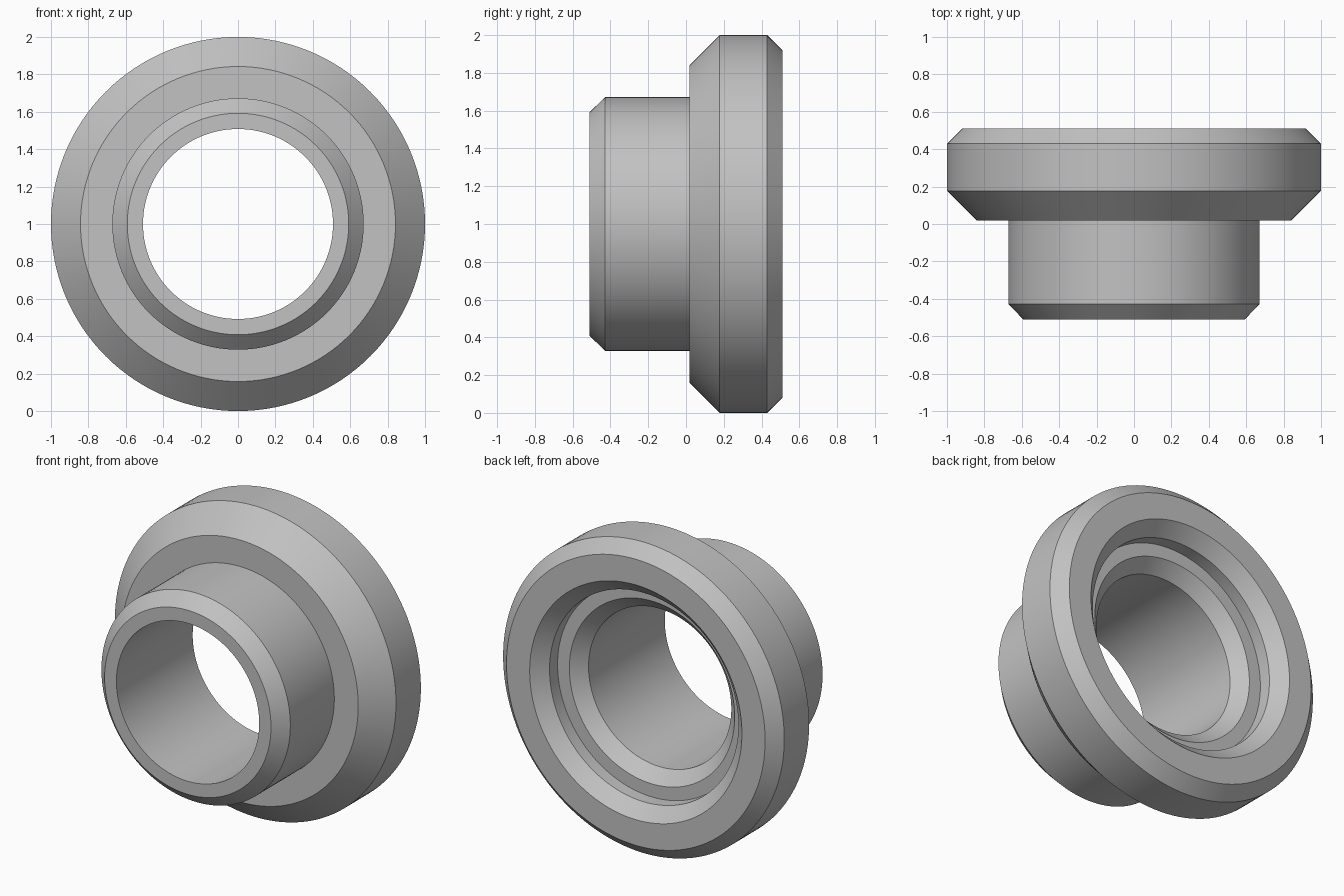
import bpy, bmesh, math

if "Cube" in bpy.data.objects:
    bpy.data.objects.remove(bpy.data.objects["Cube"])

SEGMENTS = 128

# One plain grey for the whole turned part
grey = bpy.data.materials.new("machined grey")
grey.diffuse_color = (0.54, 0.54, 0.54, 1.0)
grey.use_nodes = True
grey.node_tree.nodes["Principled BSDF"].inputs["Base Color"].default_value = grey.diffuse_color

# Closed section of the flanged bushing: (radius, position along y)
section = [
    (0.508, -0.51), (0.592, -0.51), (0.672, -0.428),   # sleeve nose and chamfer
    (0.672, 0.019), (0.842, 0.019), (1.0, 0.177),      # flange front and bevel
    (1.0, 0.43), (0.92, 0.51),                         # rim and rear chamfer
    (0.755, 0.51), (0.672, 0.427), (0.672, 0.345),     # rear counterbore
    (0.588, 0.345), (0.508, 0.265),                    # bore lead-in
]


def revolve(name, profile, centre_z):
    """Spin a closed section around the y axis."""
    bm = bmesh.new()
    rings = []
    for i in range(SEGMENTS):
        a = 2 * math.pi * i / SEGMENTS
        rings.append([bm.verts.new((r * math.cos(a), y, centre_z + r * math.sin(a)))
                      for r, y in profile])
    n = len(profile)
    for i in range(SEGMENTS):
        here, there = rings[i], rings[(i + 1) % SEGMENTS]
        for j in range(n):
            k = (j + 1) % n
            bm.faces.new((here[j], here[k], there[k], there[j]))
    bmesh.ops.recalc_face_normals(bm, faces=bm.faces)
    mesh = bpy.data.meshes.new(name)
    bm.to_mesh(mesh)
    bm.free()
    obj = bpy.data.objects.new(name, mesh)
    bpy.context.collection.objects.link(obj)
    mesh.materials.append(grey)
    return obj


bushing = revolve("flanged_bushing", section, 1.0)

# Smooth round walls, crisp chamfer edges
bpy.context.view_layer.objects.active = bushing
bushing.select_set(True)
bpy.ops.object.shade_smooth_by_angle(angle=math.radians(30))
